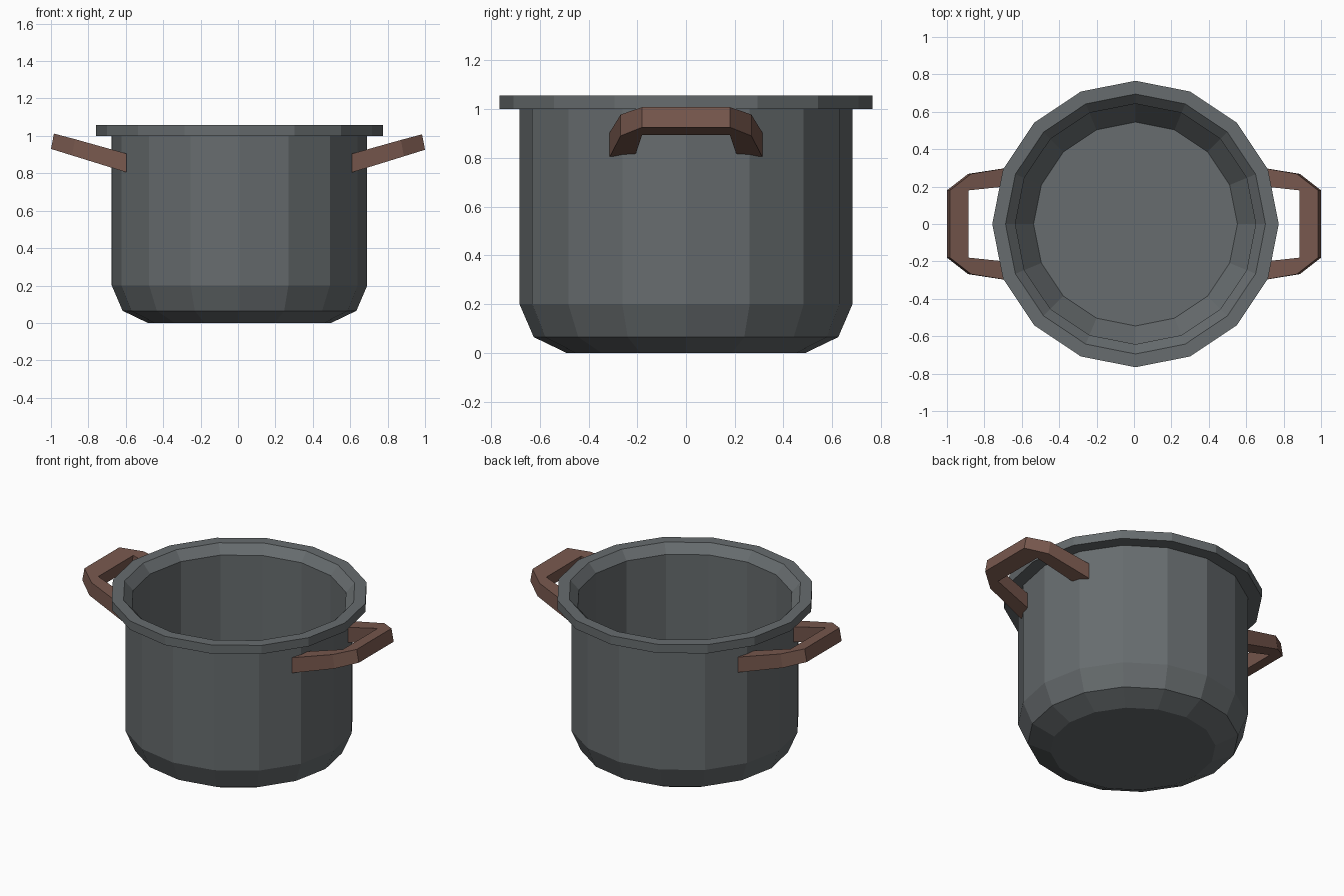
import bpy, bmesh, math

if "Cube" in bpy.data.objects:
    bpy.data.objects.remove(bpy.data.objects["Cube"])

CX = 0.008   # the pot body sits very slightly right of centre
SIDES = 16


def material(name, rgb):
    m = bpy.data.materials.new(name)
    m.diffuse_color = (*rgb, 1)
    m.use_nodes = True
    m.node_tree.nodes["Principled BSDF"].inputs["Base Color"].default_value = m.diffuse_color
    return m


grey = material("dark_grey_metal", (0.135, 0.150, 0.157))
brown = material("brown_wood", (0.185, 0.097, 0.075))


def finish(bm, name, mat):
    bmesh.ops.recalc_face_normals(bm, faces=bm.faces)
    me = bpy.data.meshes.new(name)
    bm.to_mesh(me)
    bm.free()
    me.materials.append(mat)
    ob = bpy.data.objects.new(name, me)
    bpy.context.collection.objects.link(ob)
    return ob


# Pot: one revolved profile (radius, height), outside up and inside down
profile = [(0.49, 0.0), (0.625, 0.065), (0.683, 0.2), (0.683, 1.0),
           (0.766, 1.0), (0.766, 1.057), (0.695, 1.057), (0.643, 1.0),
           (0.643, 0.2), (0.545, 0.06)]
bm = bmesh.new()
rings = []
for r, z in profile:
    rings.append([bm.verts.new((CX + r * math.cos(2 * math.pi * i / SIDES),
                                r * math.sin(2 * math.pi * i / SIDES), z))
                  for i in range(SIDES)])
for a, b in zip(rings, rings[1:]):
    for i in range(SIDES):
        j = (i + 1) % SIDES
        bm.faces.new((a[i], a[j], b[j], b[i]))
bm.faces.new(rings[0])
bm.faces.new(rings[-1])
finish(bm, "pot_body", grey)


# Handles: bent strip that rises outward, mirrored in y
def handle(name, side, root):
    outer = [(root, 0.313), (0.887, 0.268), (1.0, 0.18)]
    inner = [(root, 0.21), (0.9, 0.18)]
    outer += [(x, -y) for x, y in reversed(outer)]
    inner += [(x, -y) for x, y in reversed(inner)]
    bm = bmesh.new()

    def layer(pts, top):
        vs = []
        for x, y in pts:
            z = 0.805 + 0.31 * (x - root)
            if top:
                z = 0.905 + 0.265 * (x - root)
                if x > root:
                    x -= 0.016
            vs.append(bm.verts.new((side * x, y, z)))
        return vs

    ob, ot = layer(outer, False), layer(outer, True)
    ib, it = layer(inner, False), layer(inner, True)
    # top and bottom: two arms, two corner triangles, one grip
    for o, n in ((ob, ib), (ot, it)):
        bm.faces.new((o[0], o[1], n[1], n[0]))
        bm.faces.new((o[1], o[2], n[1]))
        bm.faces.new((o[2], o[3], n[2], n[1]))
        bm.faces.new((o[3], o[4], n[2]))
        bm.faces.new((o[4], o[5], n[3], n[2]))
    # outer and inner sides
    for lo, hi in ((ob, ot), (ib, it)):
        for i in range(len(lo) - 1):
            bm.faces.new((lo[i], lo[i + 1], hi[i + 1], hi[i]))
    # ends buried in the pot wall
    for k in (0, -1):
        bm.faces.new((ob[k], ot[k], it[k], ib[k]))
    finish(bm, name, brown)


handle("right_handle", 1, 0.61)
handle("left_handle", -1, 0.595)
